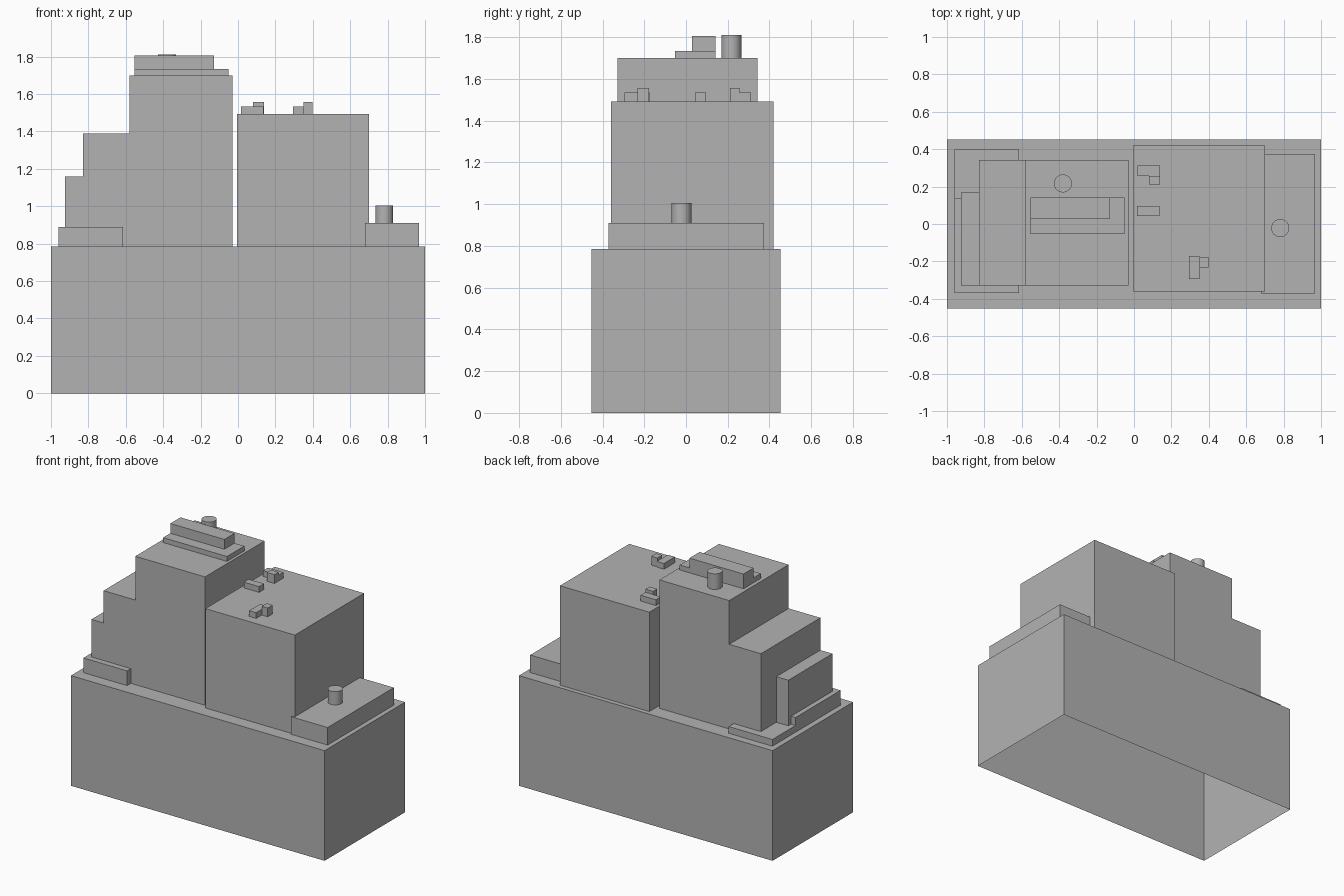
import bpy
import bmesh
from mathutils import Vector

cube = bpy.data.objects.get("Cube")
if cube:
    bpy.data.objects.remove(cube, do_unlink=True)

grey = bpy.data.materials.new("plain_grey")
grey.use_nodes = True
grey.diffuse_color = (0.45, 0.45, 0.45, 1)
grey.node_tree.nodes["Principled BSDF"].inputs["Base Color"].default_value = grey.diffuse_color


def finish(name, bm):
    """Turn a bmesh into an object, leaving the underside open."""
    bmesh.ops.recalc_face_normals(bm, faces=bm.faces[:])
    under = [f for f in bm.faces if f.normal.z < -0.9]
    bmesh.ops.delete(bm, geom=under, context='FACES')
    mesh = bpy.data.meshes.new(name)
    bm.to_mesh(mesh)
    bm.free()
    mesh.materials.append(grey)
    obj = bpy.data.objects.new(name, mesh)
    bpy.context.collection.objects.link(obj)
    return obj


def block(name, x, y, z):
    """Box from (min, max) ranges on each axis."""
    bm = bmesh.new()
    bmesh.ops.create_cube(bm, size=1)
    for v in bm.verts:
        v.co = Vector([(r[0] + r[1]) / 2 + c * (r[1] - r[0])
                       for c, r in zip(v.co, (x, y, z))])
    return finish(name, bm)


def profile_block(name, points, y):
    """Side profile in x and z, extruded along y."""
    bm = bmesh.new()
    face = bm.faces.new([bm.verts.new((px, y[0], pz)) for px, pz in points])
    new = bmesh.ops.extrude_face_region(bm, geom=[face])["geom"]
    moved = [g for g in new if isinstance(g, bmesh.types.BMVert)]
    bmesh.ops.translate(bm, verts=moved, vec=(0, y[1] - y[0], 0))
    return finish(name, bm)


def tank(name, x, y, z, radius=0.048):
    """Round rooftop tank."""
    bm = bmesh.new()
    bmesh.ops.create_cone(bm, cap_ends=True, segments=32, radius1=radius,
                          radius2=radius, depth=z[1] - z[0])
    bmesh.ops.translate(bm, verts=bm.verts[:], vec=(x, y, sum(z) / 2))
    obj = finish(name, bm)
    bpy.ops.object.select_all(action='DESELECT')
    obj.select_set(True)
    bpy.context.view_layer.objects.active = obj
    bpy.ops.object.shade_smooth_by_angle()


# Main heights
PODIUM = 0.785
HIGH_ROOF = 1.70
LOW_ROOF = 1.493
DEPTH = (-0.328, 0.342)

# Podium
block("podium", (-1, 1), (-0.453, 0.453), (0, PODIUM))

# Tall tower with its shoulder, and the narrower lower step
profile_block("stepped_tower",
              [(-0.83, PODIUM), (-0.03, PODIUM), (-0.03, HIGH_ROOF),
               (-0.58, HIGH_ROOF), (-0.58, 1.388), (-0.83, 1.388)], DEPTH)
block("tower_lower_step", (-0.925, -0.83), (DEPTH[0], 0.168), (PODIUM, 1.158))

# Terraces on the podium
block("right_terrace_front", (-0.96, -0.615), (-0.37, 0.137), (PODIUM, 0.89))
block("right_terrace_back", (-0.96, -0.615), (0.137, 0.398), (PODIUM, 0.833))
block("left_terrace", (0.68, 0.967), (-0.372, 0.373), (PODIUM, 0.91))

# Lower tower
block("square_tower", (-0.005, 0.70), (-0.36, 0.42), (PODIUM, LOW_ROOF))

# Plant room on the tall tower
block("plant_room_plinth", (-0.553, -0.05), (-0.053, 0.142), (HIGH_ROOF, 1.735))
block("plant_room", (-0.553, -0.127), (0.028, 0.142), (1.735, 1.805))

# Roof units on the lower tower
LOW_UNIT = (LOW_ROOF, 1.534)
HIGH_UNIT = (LOW_ROOF, 1.556)
roof_units = [
    ("back_unit", (0.018, 0.14), (0.257, 0.312), LOW_UNIT),
    ("back_unit_riser", (0.08, 0.14), (0.21, 0.257), HIGH_UNIT),
    ("middle_unit", (0.016, 0.137), (0.042, 0.097), LOW_UNIT),
    ("front_unit", (0.294, 0.35), (-0.295, -0.172), LOW_UNIT),
    ("front_unit_riser", (0.35, 0.397), (-0.232, -0.177), HIGH_UNIT),
]
for name, x, y, z in roof_units:
    block(name, x, y, z)

# Round tanks
tank("tower_tank", -0.38, 0.217, (HIGH_ROOF, 1.811))
tank("terrace_tank", 0.782, -0.022, (0.91, 1.005))
